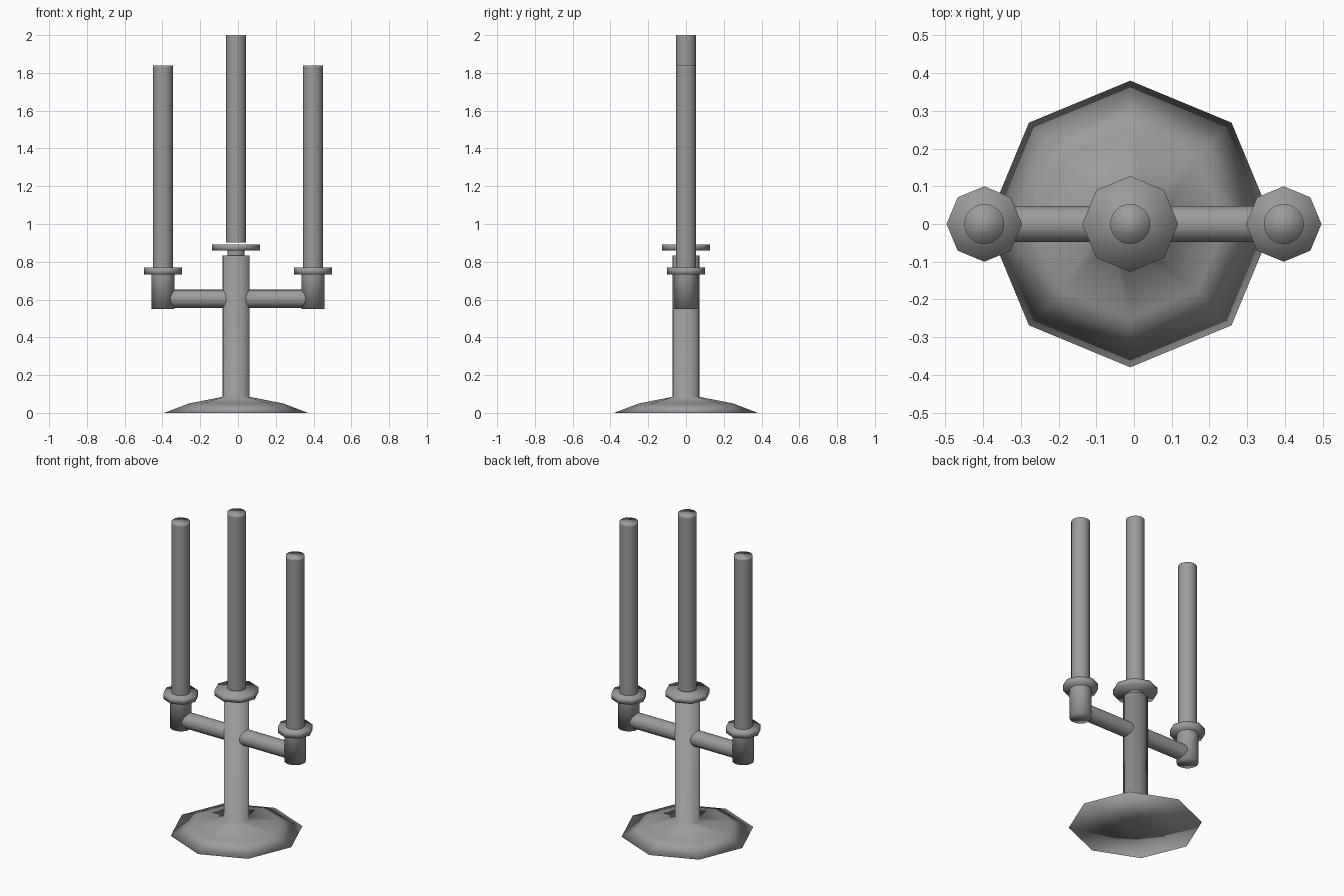
import bpy, bmesh
from math import cos, sin, tau, pi
from mathutils import Matrix

if "Cube" in bpy.data.objects:
    bpy.data.objects.remove(bpy.data.objects["Cube"])

CX = -0.01      # stem axis
ARM_X = 0.397   # side candle axis

metal = bpy.data.materials.new("dark_grey")
metal.diffuse_color = (0.33, 0.33, 0.33, 1)
metal.use_nodes = True
metal.node_tree.nodes["Principled BSDF"].inputs["Base Color"].default_value = metal.diffuse_color


def lathe(name, profile, x=0.0, matrix=None, caps=(True, True)):
    """Closed smooth solid turned around z from (radius, height, sides) rings, bottom to top.
    caps tells whether the bottom and top cap are shaded smooth with the wall."""
    bm = bmesh.new()
    rings = [[bm.verts.new((r * cos(tau * i / n), r * sin(tau * i / n), z))
              for i in range(n)] for r, z, n in profile]
    for low, high in zip(rings, rings[1:]):
        n, k = len(low), len(high) // len(low)
        for i in range(n):
            upper = [high[(i * k + j) % len(high)] for j in range(k, -1, -1)]
            bm.faces.new([low[i], low[(i + 1) % n]] + upper)
    for f in bm.faces:
        f.smooth = True
    bm.faces.new(rings[0][::-1]).smooth = caps[0]
    bm.faces.new(rings[-1]).smooth = caps[1]
    bm.transform(matrix or Matrix.Translation((x, 0, 0)))
    bmesh.ops.recalc_face_normals(bm, faces=bm.faces)
    mesh = bpy.data.meshes.new(name)
    bm.to_mesh(mesh)
    bm.free()
    mesh.materials.append(metal)
    obj = bpy.data.objects.new(name, mesh)
    bpy.context.collection.objects.link(obj)


def rod(name, radius, z0, z1, sides, x, **options):
    lathe(name, [(radius, z0, sides), (radius, z1, sides)], x, **options)


def candle(name, z0, z1, x):
    lathe(name, [(0.053, z0, 24), (0.053, z1 - 0.01, 24), (0.053, z1, 24)],
          x, caps=(False, True))


# Octagonal foot running smoothly into the round column
lathe("base_and_stem", [(0.03, 0, 8), (0.38, 0, 8), (0.25, 0.05, 8),
                        (0.071, 0.085, 24), (0.071, 0.833, 24)], CX)

# Neck, drip plate and candle on the column
rod("neck", 0.045, 0.80, 0.865, 16, CX, caps=(False, False))
rod("centre_drip_plate", 0.127, 0.86, 0.892, 8, CX)
candle("centre_candle", 0.902, 2.0, CX)

# Side arms with cup, drip plate and candle
for side, s in (("left", -1), ("right", 1)):
    x = s * ARM_X
    along_x = Matrix.Translation((0, 0, 0.604)) @ Matrix.Rotation(s * pi / 2, 4, 'Y')
    rod(side + "_arm", 0.048, 0.01, ARM_X - 0.01, 24, 0, matrix=along_x, caps=(False, False))
    rod(side + "_cup", 0.062, 0.55, 0.74, 24, x, caps=(True, False))
    rod(side + "_drip_plate", 0.1, 0.733, 0.77, 8, x)
    candle(side + "_candle", 0.76, 1.839, x)
